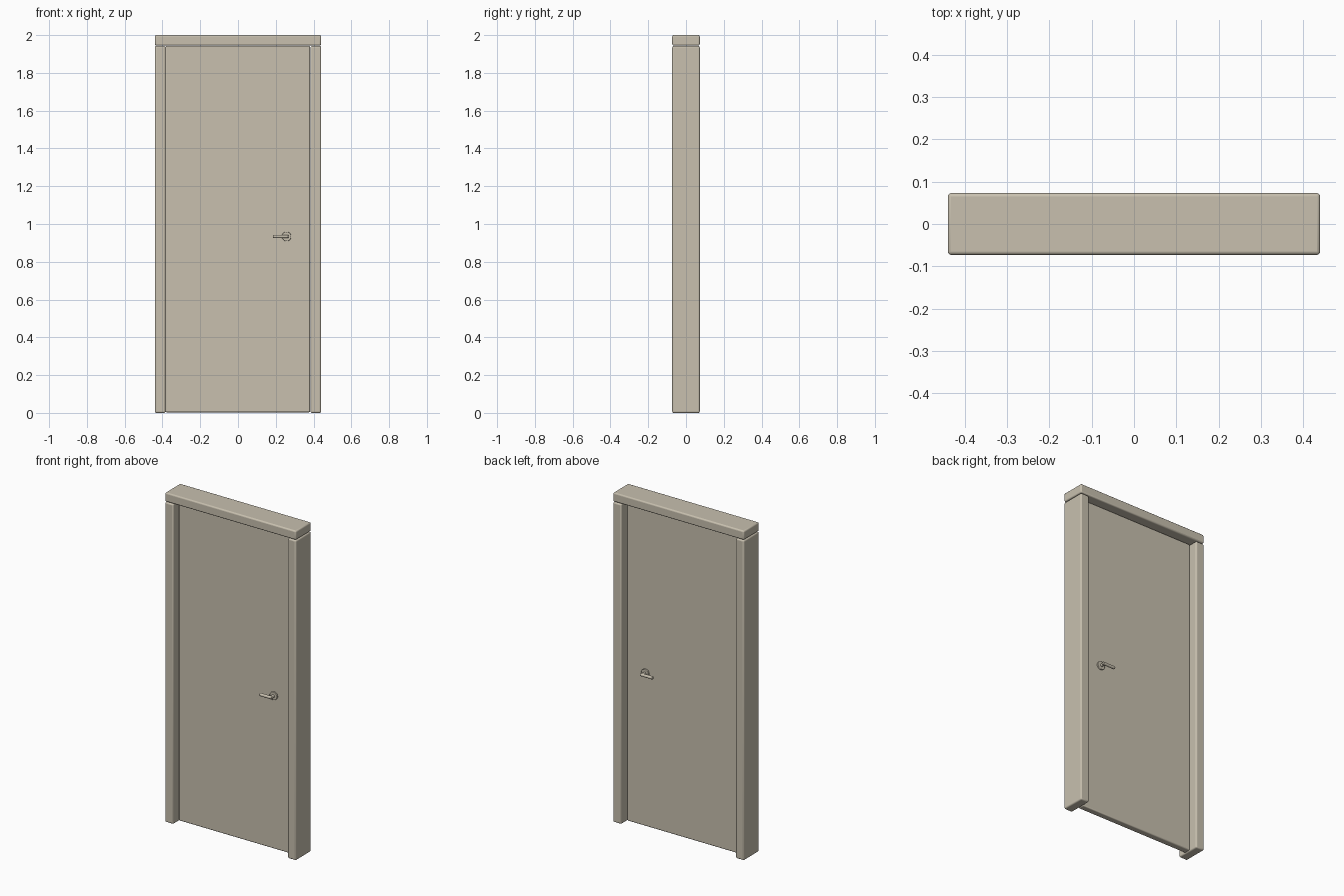
import bpy, math

if "Cube" in bpy.data.objects:
    bpy.data.objects.remove(bpy.data.objects["Cube"])

BEIGE = bpy.data.materials.new("warm beige")
BEIGE.diffuse_color = (0.58, 0.53, 0.43, 1)
BEIGE.use_nodes = True
BEIGE.node_tree.nodes["Principled BSDF"].inputs["Base Color"].default_value = BEIGE.diffuse_color


def finish(obj, name, bevel, segments=3):
    """Name, colour, round the edges and smooth."""
    obj.name = name
    obj.data.materials.append(BEIGE)
    mod = obj.modifiers.new("rounded edges", 'BEVEL')
    mod.width, mod.segments = bevel, segments
    mod.limit_method = 'ANGLE'
    bpy.ops.object.shade_smooth_by_angle(angle=math.radians(40))
    return obj


def box(name, lo, hi, bevel):
    bpy.ops.mesh.primitive_cube_add(
        size=1, location=[(a + b) / 2 for a, b in zip(lo, hi)])
    obj = bpy.context.object
    obj.scale = [b - a for a, b in zip(lo, hi)]
    bpy.ops.object.transform_apply(location=False, rotation=False, scale=True)
    return finish(obj, name, bevel)


def rod(name, centre, radius, length, rotation, bevel, sides=24):
    bpy.ops.mesh.primitive_cylinder_add(
        vertices=sides, radius=radius, depth=length,
        location=centre, rotation=rotation)
    return finish(bpy.context.object, name, bevel, 2)


HALF_W, HALF_D, POST_W = 0.44, 0.073, 0.056
DOOR_Y = 0.02
HANDLE_X, HANDLE_Z = 0.257, 0.934

# Door frame
for side, label in ((-1, "left"), (1, "right")):
    x0, x1 = sorted((side * HALF_W, side * (HALF_W - POST_W)))
    box(label + "_post", (x0, -HALF_D, 0), (x1, HALF_D, 1.942), 0.008)
box("lintel", (-HALF_W, -HALF_D, 1.945), (HALF_W, HALF_D, 2.0), 0.008)

# Door leaf
box("door_leaf", (-0.384, -DOOR_Y, 0.003), (0.381, DOOR_Y, 1.942), 0.006)

# Lever handles on both faces
ACROSS, ALONG = (math.pi / 2, 0, 0), (0, math.pi / 2, 0)
for side, label in ((-1, "front"), (1, "back")):
    rod(label + "_handle_rose", (HANDLE_X, side * (DOOR_Y + 0.004), HANDLE_Z),
        0.025, 0.010, ACROSS, 0.002)
    rod(label + "_handle_neck", (HANDLE_X, side * (DOOR_Y + 0.019), HANDLE_Z),
        0.009, 0.036, ACROSS, 0.001)
    rod(label + "_handle_lever", (0.226, side * (DOOR_Y + 0.033), HANDLE_Z),
        0.009, 0.082, ALONG, 0.002)
